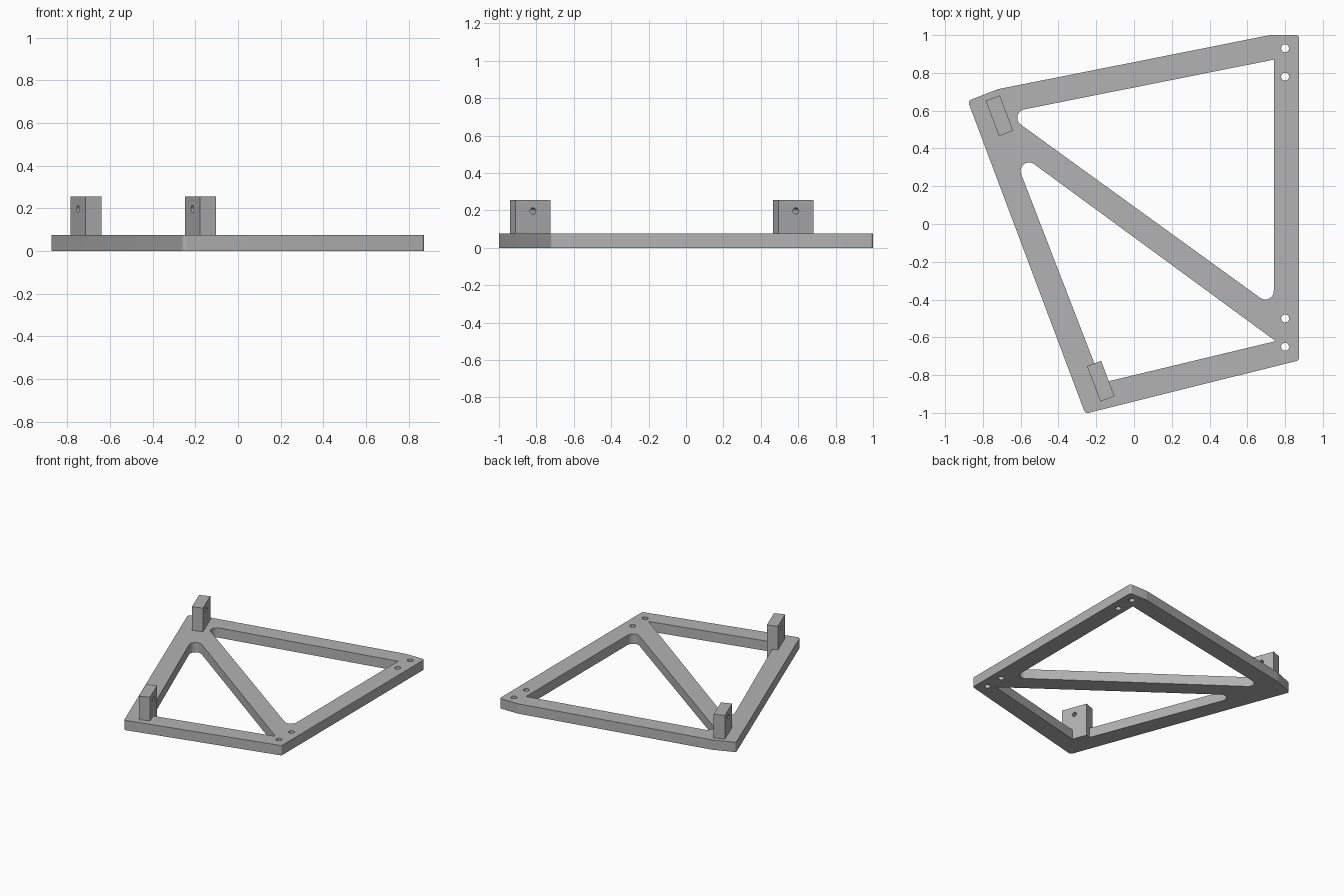
import bpy, math
from mathutils import Vector, Matrix

if "Cube" in bpy.data.objects:
    bpy.data.objects.remove(bpy.data.objects["Cube"])

grey = bpy.data.materials.new("plain_grey")
grey.diffuse_color = (0.45, 0.45, 0.45, 1)
grey.use_nodes = True
grey.node_tree.nodes["Principled BSDF"].inputs["Base Color"].default_value = grey.diffuse_color


def circle(x, y, r, n=24):
    return [(x + r * math.cos(2 * math.pi * i / n),
             y + r * math.sin(2 * math.pi * i / n)) for i in range(n)]


def rounded(corners, n=8):
    """Polygon from (x, y, fillet radius) corners."""
    pts = []
    for i, (x, y, r) in enumerate(corners):
        p = Vector((x, y))
        if r == 0:
            pts.append((x, y))
            continue
        a = (Vector(corners[i - 1][:2]) - p).normalized()
        b = (Vector(corners[(i + 1) % len(corners)][:2]) - p).normalized()
        half = a.angle(b) / 2
        c = p + (a + b).normalized() * (r / math.sin(half))
        t0 = p + a * (r / math.tan(half)) - c
        t1 = p + b * (r / math.tan(half)) - c
        a0 = math.atan2(t0.y, t0.x)
        sweep = math.atan2(t0.x * t1.y - t0.y * t1.x, t0.dot(t1))
        for k in range(n + 1):
            t = a0 + sweep * k / n
            pts.append((c.x + r * math.cos(t), c.y + r * math.sin(t)))
    return pts


def extrude_profile(name, loops, thickness, matrix):
    """Flat profile (outline first, then holes) extruded about its mid plane."""
    cu = bpy.data.curves.new(name + "_profile", 'CURVE')
    cu.dimensions = '2D'
    cu.fill_mode = 'BOTH'
    cu.extrude = thickness / 2
    for loop in loops:
        s = cu.splines.new('POLY')
        s.points.add(len(loop) - 1)
        for p, (x, y) in zip(s.points, loop):
            p.co = (x, y, 0, 1)
        s.use_cyclic_u = True
    ob = bpy.data.objects.new(name, cu)
    bpy.context.collection.objects.link(ob)
    bpy.ops.object.select_all(action='DESELECT')
    ob.select_set(True)
    bpy.context.view_layer.objects.active = ob
    bpy.ops.object.convert(target='MESH')
    ob = bpy.context.view_layer.objects.active
    ob.name = name
    bpy.ops.object.mode_set(mode='EDIT')
    bpy.ops.mesh.select_all(action='SELECT')
    bpy.ops.mesh.remove_doubles(threshold=0.00001)
    bpy.ops.mesh.normals_make_consistent(inside=False)
    bpy.ops.object.mode_set(mode='OBJECT')
    ob.matrix_world = matrix
    ob.data.materials.clear()
    ob.data.materials.append(grey)
    bpy.ops.object.shade_smooth_by_angle(angle=math.radians(30))
    return ob


# Base frame: outline, two triangular openings, four screw holes
PLATE = 0.075
outline = rounded([(-0.88, 0.652, 0.02), (-0.72, 0.714, 0.03), (0.72, 1.0, 0.03),
                   (0.873, 1.0, 0.015), (0.873, -0.722, 0.015), (-0.258, -1.004, 0.02)])
large_opening = rounded([(0.74, 0.87, 0), (0.74, -0.443, 0.045), (-0.683, 0.5865, 0.045)])
small_opening = rounded([(-0.653, 0.408, 0.045), (0.75, -0.62, 0), (-0.17, -0.841, 0)])
screw_holes = [circle(0.8, y, 0.021) for y in (0.93, 0.78, -0.5, -0.65)]
extrude_profile("base_frame", [outline, large_opening, small_opening] + screw_holes,
                PLATE, Matrix.Translation((0, 0, PLATE / 2)))

# Upright lugs along the slanted edge, each with a cross hole
slant = math.atan2(-0.936, 0.352)
for name, x, y, base in (("rear_lug", -0.7125, 0.573, 0.07), ("front_lug", -0.176, -0.832, 0.0)):
    side = [(-0.1, base), (0.1, base), (0.1, 0.255), (-0.1, 0.255)]
    place = (Matrix.Translation((x, y, 0)) @ Matrix.Rotation(slant, 4, 'Z')
             @ Matrix.Rotation(math.pi / 2, 4, 'X'))
    extrude_profile(name, [side, circle(0, 0.197, 0.017)], 0.08, place)
